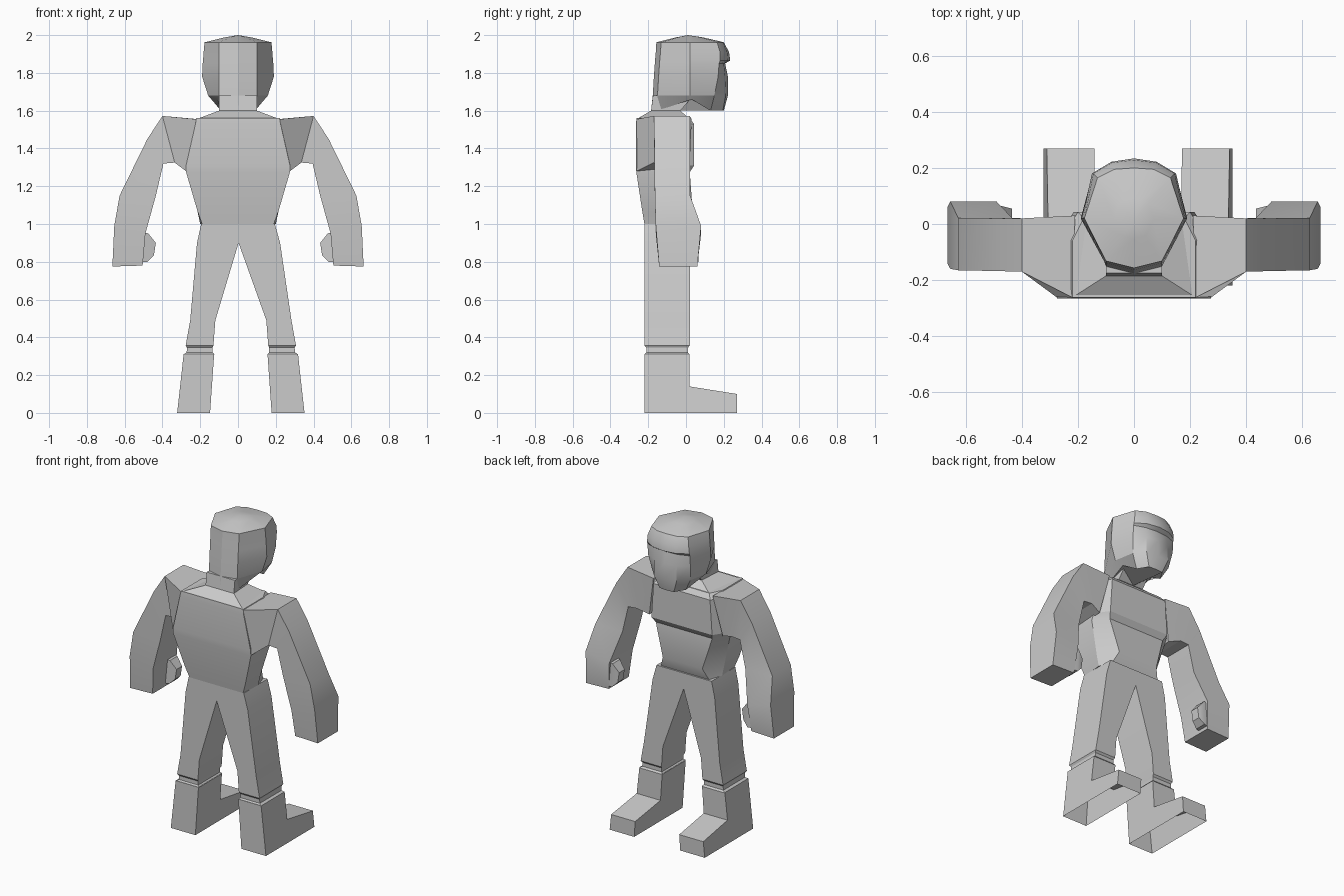
import bpy, bmesh, math

if "Cube" in bpy.data.objects:
    bpy.data.objects.remove(bpy.data.objects["Cube"])


def loft(name, rings, start=True, end=True, apex=None):
    """Skin rings of equal point count; optionally cap or close to an apex."""
    bm = bmesh.new()
    vs = [[bm.verts.new(p) for p in r] for r in rings]
    n = len(vs[0])
    for a, b in zip(vs, vs[1:]):
        for i in range(n):
            j = (i + 1) % n
            bm.faces.new((a[i], a[j], b[j], b[i]))
    if start:
        bm.faces.new(vs[0][::-1])
    if apex:
        tip = bm.verts.new(apex)
        for i in range(n):
            bm.faces.new((vs[-1][i], vs[-1][(i + 1) % n], tip))
    elif end:
        bm.faces.new(vs[-1])
    bmesh.ops.recalc_face_normals(bm, faces=bm.faces)
    me = bpy.data.meshes.new(name)
    bm.to_mesh(me)
    bm.free()
    ob = bpy.data.objects.new(name, me)
    bpy.context.collection.objects.link(ob)
    bpy.ops.object.select_all(action='DESELECT')
    ob.select_set(True)
    bpy.context.view_layer.objects.active = ob
    bpy.ops.object.shade_smooth_by_angle(angle=math.radians(25))
    return ob


def mirrored(half, centre_ends=False):
    """Complete a half ring (x >= 0) by reflecting it in x."""
    back = half[1:-1] if centre_ends else half
    return half + [(-p[0],) + tuple(p[1:]) for p in reversed(back)]


# torso: z, back half-width, back y, side half-width, side y, front half-width, front y
torso = [(1.00, .19, -.22, .20, -.08, .17, .01),
         (1.07, .215, -.232, .215, -.08, .14, .035),
         (1.275, .275, -.263, .27, -.06, .20, .02),
         (1.31, .275, -.265, .27, -.04, .215, .043),
         (1.53, .225, -.265, .25, -.04, .20, .043),
         (1.56, .22, -.262, .22, -.06, .18, .02)]
loft("torso", [mirrored([(bx, by, z), (sx, sy, z), (fx, fy, z)])
               for z, bx, by, sx, sy, fx, fy in torso])

# sloping collar and neck
neck = [(1.555, .22, -.262, .18, .02), (1.60, .10, -.185, .09, -.03),
        (1.68, .10, -.175, .09, .04)]
loft("neck", [mirrored([(bx, by, z), (fx, fy, z)]) for z, bx, by, fx, fy in neck])


# head: half outlines from back to front
def level(z, mid, back, rest):
    return mirrored([(0, back, z), (.10, back + .025, z), (mid, .02, z)]
                    + [(x, y, z) for x, y in rest], True)


jaw = mirrored([(0, -.185, 1.6), (.09, -.15, 1.6), (.11, .03, 1.66),
                (.09, .13, 1.6), (.05, .195, 1.6), (0, .2, 1.6)], True)
loft("head", [
    jaw,
    level(1.68, .158, -.176, [(.135, .15), (.08, .21), (0, .222)]),
    level(1.78, .19, -.17, [(.15, .17), (.08, .207), (0, .222)]),
    level(1.85, .187, -.165, [(.15, .175), (.08, .2), (0, .207)]),
    level(1.865, .185, -.164, [(.15, .18), (.08, .222), (0, .234)]),
    level(1.91, .182, -.16, [(.145, .18), (.08, .218), (0, .228)]),
    level(1.962, .177, -.157, [(.13, .165), (.07, .195), (0, .2)]),
    [(x * .4, y * .4 + .01, 1.988) for x, y, z in
     level(0, .177, -.157, [(.13, .165), (.07, .195), (0, .2)])],
], apex=(0, .01, 2.0))

# shoulder and arm: outer x,z  inner x,z  back y  front y
arm = [(.40, 1.572, .335, 1.325, -.17, .02), (.48, 1.45, .395, 1.32, -.168, .02),
       (.627, 1.15, .435, 1.15, -.165, .022), (.655, .99, .49, .95, -.16, .08),
       (.665, .775, .505, .78, -.142, .06)]
thumb = [(.52, .96, .52, .80, -.02, .06), (.475, .95, .48, .80, -.01, .065),
         (.435, .90, .445, .835, 0, .055)]


def limb(s, rows):
    return [[(s * ox, yb, oz), (s * ox, yf, oz), (s * ix, yf, iz), (s * ix, yb, iz)]
            for ox, oz, ix, iz, yb, yf in rows]


# leg: z, inner x, outer x, sideways offset, inset in y
leg = [(1.00, 0, .195, 0, 0), (.90, 0, .22, .003, 0), (.49, .135, .268, .015, 0),
       (.357, .145, .292, .015, 0), (.345, .15, .285, .015, .01),
       (.32, .15, .287, .015, .01), (.31, .14, .302, .015, 0)]
boot = [(-.22, .312), (.018, .312), (.018, .14), (.27, .10), (.27, 0), (-.22, 0)]

for s, side in ((1, "right"), (-1, "left")):
    root = [(s * .22, -.262, 1.555), (s * .21, .03, 1.555),
            (s * .26, 0, 1.3), (s * .275, -.262, 1.28)]
    loft(side + "_arm", [root] + limb(s, arm))
    loft(side + "_thumb", limb(s, thumb))
    loft(side + "_leg", [[(s * a + o, -.22 + d, z), (s * b + o, -.22 + d, z),
                          (s * b + o, .02 - d, z), (s * a + o, .02 - d, z)]
                         for z, a, b, o, d in leg])
    # boot, tapering upward, open underneath
    shoe = loft(side + "_boot", [
        [(s * (.163 - .07 * z) + .015, y, z) for y, z in boot],
        [(s * (.337 - .11 * z) + .015, y, z) for y, z in boot]])
    bm = bmesh.new()
    bm.from_mesh(shoe.data)
    soles = [f for f in bm.faces if all(v.co.z < .01 for v in f.verts)]
    bmesh.ops.delete(bm, geom=soles, context='FACES_ONLY')
    bm.to_mesh(shoe.data)
    bm.free()
